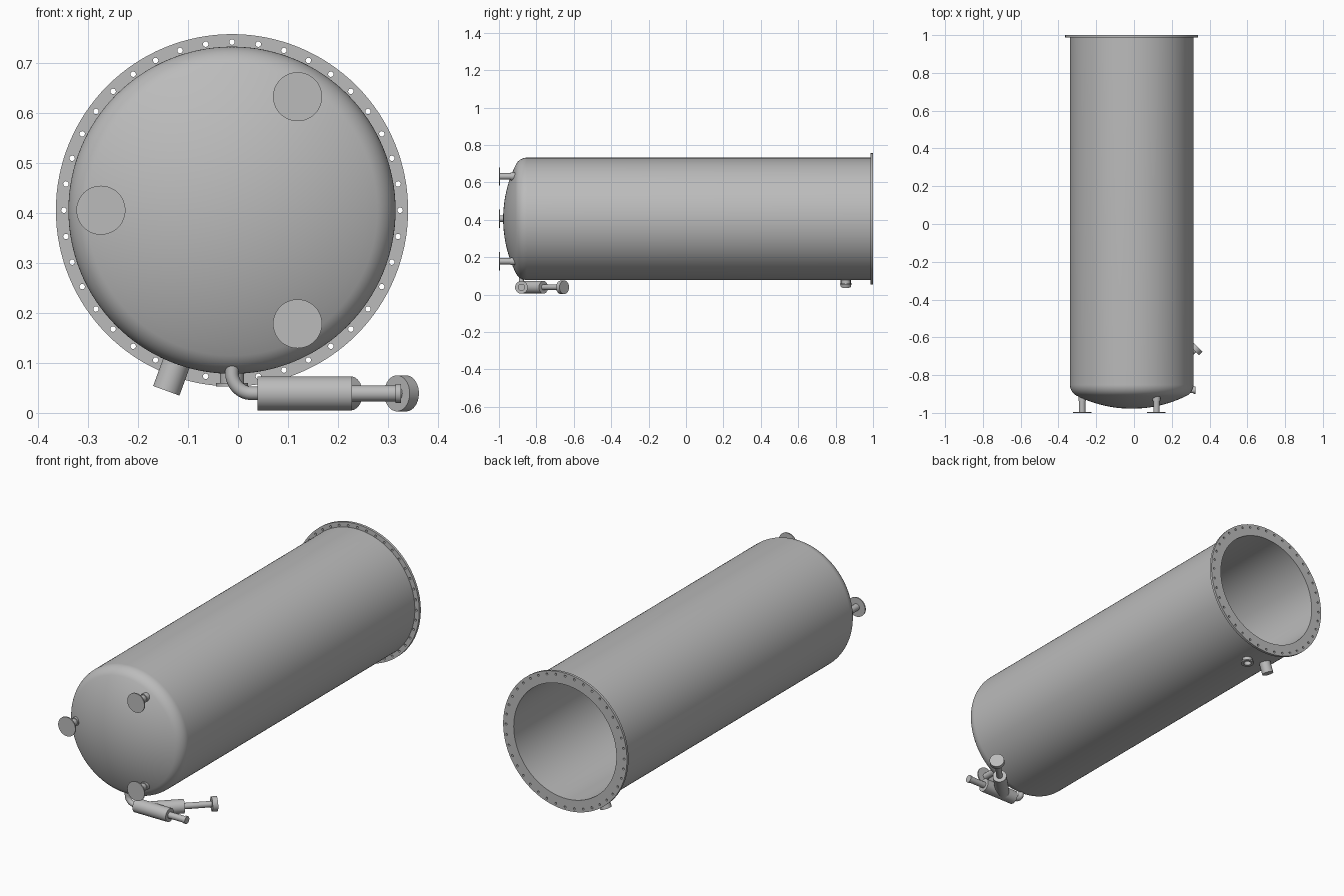
import bpy, bmesh, math
from math import sin, cos, pi, radians
from mathutils import Vector

cube = bpy.data.objects.get("Cube")
if cube:
    bpy.data.objects.remove(cube)

steel = bpy.data.materials.new("grey steel")
GREY = (0.5, 0.5, 0.5, 1)
steel.diffuse_color = GREY
steel.use_nodes = True
steel.node_tree.nodes["Principled BSDF"].inputs["Base Color"].default_value = GREY

CX, CZ = -0.012, 0.405      # vessel axis
R, WALL = 0.327, 0.035      # shell radius and thickness


def finish(name, mesh):
    obj = bpy.data.objects.new(name, mesh)
    bpy.context.scene.collection.objects.link(obj)
    mesh.materials.clear()
    mesh.materials.append(steel)
    bpy.ops.object.select_all(action='DESELECT')
    obj.select_set(True)
    bpy.context.view_layer.objects.active = obj
    bpy.ops.object.shade_smooth_by_angle(angle=radians(35))
    return obj


def lathe(name, profile, origin, axis, n=40, ring=False):
    """Turn (radius, distance) points about an axis through origin."""
    bm = bmesh.new()
    rows = [[bm.verts.new((r * cos(2 * pi * i / n), r * sin(2 * pi * i / n), t))
             for i in range(n)] for r, t in profile]
    pairs = list(zip(rows, rows[1:]))
    if ring:
        pairs.append((rows[-1], rows[0]))
    for a, b in pairs:
        for i in range(n):
            j = (i + 1) % n
            bm.faces.new((a[i], a[j], b[j], b[i]))
    bmesh.ops.remove_doubles(bm, verts=bm.verts, dist=1e-5)
    bmesh.ops.recalc_face_normals(bm, faces=bm.faces)
    mesh = bpy.data.meshes.new(name)
    bm.to_mesh(mesh)
    bm.free()
    obj = finish(name, mesh)
    obj.location = origin
    obj.rotation_euler = Vector(axis).to_track_quat('Z', 'Y').to_euler()
    return obj


def rod(name, r, start, end, origin, axis, n=40):
    return lathe(name, [(0, start), (r, start), (r, end), (0, end)], origin, axis, n)


def curve_mesh(name, curve):
    """Turn a curve into a mesh part."""
    tmp = bpy.data.objects.new("tmp", curve)
    bpy.context.scene.collection.objects.link(tmp)
    deps = bpy.context.evaluated_depsgraph_get()
    mesh = bpy.data.meshes.new_from_object(tmp.evaluated_get(deps))
    bpy.data.objects.remove(tmp)
    return finish(name, mesh)


def add_spline(curve, points, cyclic):
    s = curve.splines.new('POLY')
    s.points.add(len(points) - 1)
    for p, co in zip(s.points, points):
        p.co = (*co, 1)
    s.use_cyclic_u = cyclic


# Vessel shell with a dished end: shallow crown, tight knuckle, straight wall
def dished(offset):
    crown, knuckle = 2 * R, 0.2 * R
    kr = R - knuckle
    dy = math.sqrt((crown - knuckle) ** 2 - kr ** 2)
    tangent = math.asin(kr / (crown - knuckle))
    start = -0.851
    pts = []
    for i in range(13):
        a = tangent * i / 12
        pts.append(((crown - offset) * sin(a), start + dy - (crown - offset) * cos(a)))
    for i in range(1, 13):
        a = tangent + (pi / 2 - tangent) * i / 12
        pts.append((kr + (knuckle - offset) * sin(a), start - (knuckle - offset) * cos(a)))
    pts.append((R - offset, 0.99))
    return pts


lathe("vessel_shell", dished(0) + dished(WALL)[::-1], (CX, 0, CZ), (0, 1, 0), n=128)

# Bolted flange around the open end
flange = bpy.data.curves.new("flange", 'CURVE')
flange.dimensions = '2D'
flange.fill_mode = 'BOTH'
flange.extrude = 0.0065


def circle(r, n, cx=0, cy=0):
    return [(cx + r * cos(2 * pi * i / n), cy + r * sin(2 * pi * i / n), 0) for i in range(n)]


add_spline(flange, circle(0.352, 128), True)
add_spline(flange, circle(R - WALL, 128), True)
HOLES = 40
for i in range(HOLES):
    a = 2 * pi * i / HOLES
    add_spline(flange, circle(0.0055, 12, 0.336 * cos(a), 0.336 * sin(a)), True)
ring = curve_mesh("bolted_flange", flange)
ring.location = (CX, 0.9935, CZ)
ring.rotation_euler = (pi / 2, 0, 0)

# Three feet on the dished end
for i, deg in enumerate((60, 180, 300)):
    a = radians(deg)
    spot = (CX + 0.262 * cos(a), -1, CZ + 0.262 * sin(a))
    rod(f"foot_plate_{i + 1}", 0.049, 0, 0.006, spot, (0, 1, 0), 48)
    rod(f"foot_leg_{i + 1}", 0.017, 0.005, 0.1, spot, (0, 1, 0), 32)
    rod(f"foot_collar_{i + 1}", 0.021, 0.062, 0.095, spot, (0, 1, 0), 32)

# Nozzles under the open end
PORT_Y = 0.855
tilt = radians(20)
rod("side_nozzle", 0.028, 0.3, 0.384, (CX, PORT_Y, CZ), (-sin(tilt), 0, -cos(tilt)))
lathe("drain_port", [(0.024, 0.31), (0.024, 0.345), (0.032, 0.345), (0.032, 0.352),
                     (0.018, 0.352), (0.018, 0.31)],
      (CX, PORT_Y, CZ), (0, 0, -1), ring=True)

# Drain elbow below the dished end
VY, VZ, BEND = -0.88, 0.039, 0.04
path = [(CX, VY, 0.11)]
for i in range(13):
    a = pi / 2 * i / 12
    path.append((CX + BEND - BEND * cos(a), VY, VZ + BEND - BEND * sin(a)))
path.append((0.05, VY, VZ))
elbow = bpy.data.curves.new("elbow", 'CURVE')
elbow.dimensions = '3D'
elbow.bevel_depth = 0.0135
elbow.bevel_resolution = 6
add_spline(elbow, path, False)
curve_mesh("drain_elbow", elbow)

# Angled valve: straight body with outlet, slanted bonnet with stem and handwheel
run, slant = (1, 0, 0), (1, 1, 0)
straight = (0, VY, VZ)
branch = (0.107, VY, VZ)
rod("valve_body", 0.034, 0.039, 0.228, straight, run)
rod("outlet_pipe", 0.016, 0.22, 0.32, straight, run)
rod("outlet_lip", 0.019, 0.315, 0.326, straight, run)
rod("valve_bonnet", 0.034, 0, 0.167, branch, slant)
rod("valve_stem", 0.015, 0.16, 0.305, branch, slant)
rod("valve_handwheel", 0.036, 0.298, 0.324, branch, slant)
